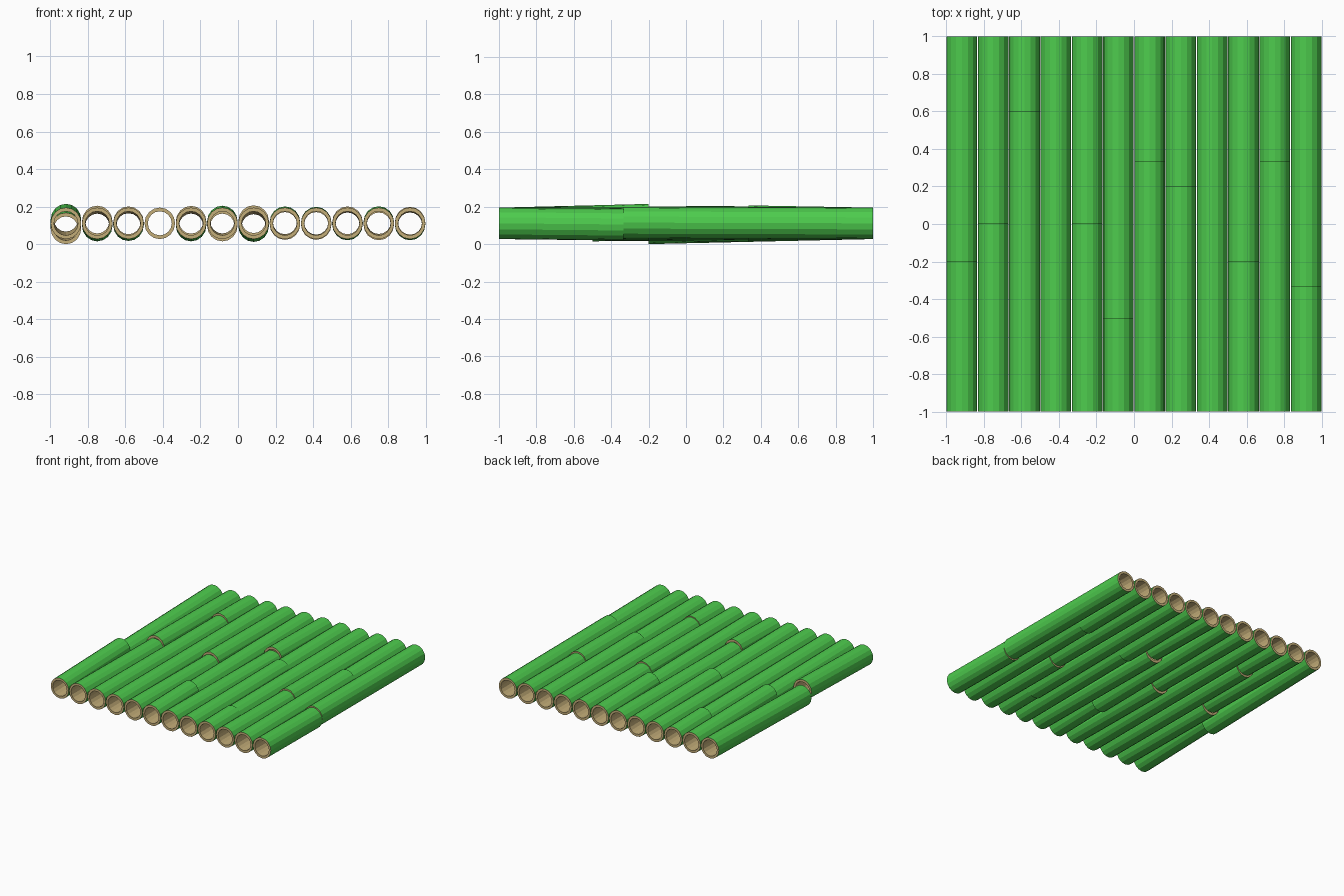
import bpy, bmesh, math

if "Cube" in bpy.data.objects:
    bpy.data.objects.remove(bpy.data.objects["Cube"])

def material(name, col):
    m = bpy.data.materials.new(name)
    m.diffuse_color = (*col, 1)
    m.use_nodes = True
    m.node_tree.nodes["Principled BSDF"].inputs["Base Color"].default_value = m.diffuse_color
    return m

GREEN = material("bamboo green", (0.075, 0.60, 0.075))
TAN = material("cut bamboo tan", (0.55, 0.42, 0.19))

SIDES = 16
RX, RZ = 0.0815, 0.084      # outer radii
IX, IZ = 0.064, 0.064       # bore radii
AXIS_Z = 0.111

def tube(name, x, y0, z0, y1, z1):
    """Hollow cane from y0 to y1, axis height going from z0 to z1."""
    bm = bmesh.new()
    def ring(rx, rz, y, z):
        return [bm.verts.new((x + rx * math.cos(a), y, z + rz * math.sin(a)))
                for a in (2 * math.pi * i / SIDES for i in range(SIDES))]
    o0, o1 = ring(RX, RZ, y0, z0), ring(RX, RZ, y1, z1)
    i0, i1 = ring(IX, IZ, y0, z0), ring(IX, IZ, y1, z1)
    # outer skin is green; both cut ends and the bore are tan
    for a, b, mat in ((o0, o1, 0), (o1, i1, 1), (i1, i0, 1), (i0, o0, 1)):
        for k in range(SIDES):
            n = (k + 1) % SIDES
            bm.faces.new((a[k], b[k], b[n], a[n])).material_index = mat
    bmesh.ops.recalc_face_normals(bm, faces=bm.faces)
    me = bpy.data.meshes.new(name)
    bm.to_mesh(me)
    bm.free()
    me.materials.append(GREEN)
    me.materials.append(TAN)
    bpy.context.collection.objects.link(bpy.data.objects.new(name, me))

# per column: split position, rise of front cane and of back cane at the split
COLUMNS = [
    (-0.2, 0.020, -0.027), (0.0, -0.012, 0.010), (0.6, -0.010, 0.006),
    None, (0.0, -0.012, 0.009), (-0.5, 0.010, -0.012),
    (0.333, -0.015, 0.012), (0.2, 0.006, -0.004), (-0.667, 0.004, -0.004),
    (-0.2, -0.006, 0.006), (0.333, 0.007, -0.006), (-0.333, -0.006, 0.004),
]

for i, col in enumerate(COLUMNS):
    x = (i - 5.5) / 6
    if col is None:
        tube(f"full_cane_{i}", x, -1, AXIS_Z, 1, AXIS_Z)
        continue
    split, front, back = col
    tube(f"front_cane_{i}", x, -1, AXIS_Z, split, AXIS_Z + front)
    tube(f"back_cane_{i}", x, split, AXIS_Z + back, 1, AXIS_Z)
